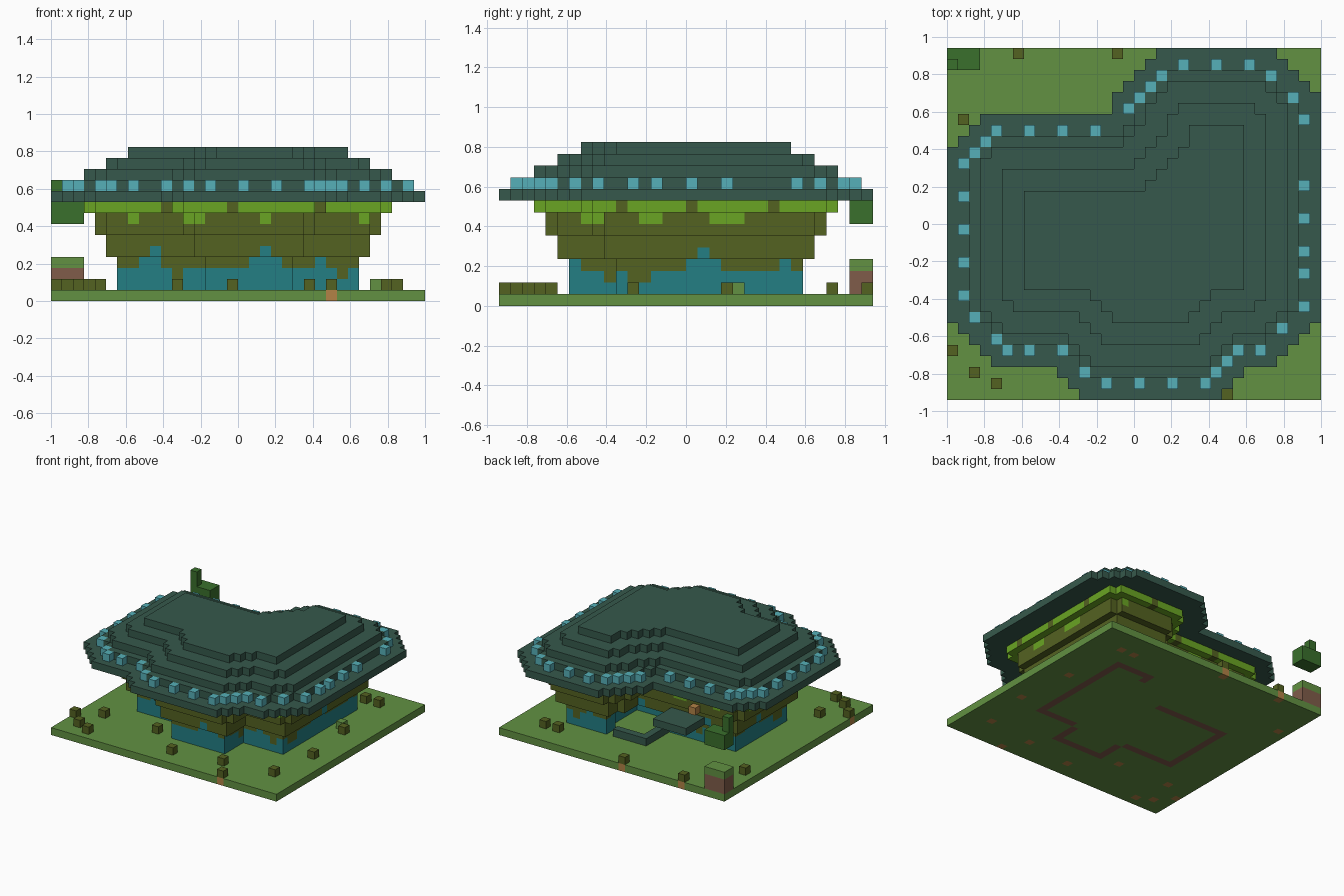
import bpy
import bmesh
from mathutils import Vector

cube = bpy.data.objects.get("Cube")
if cube:
    bpy.data.objects.remove(cube, do_unlink=True)

NX, NY = 34, 32
SIZE = 2 / NX
SIDES = [Vector(d) for d in ((1, 0, 0), (-1, 0, 0), (0, 1, 0), (0, -1, 0), (0, 0, 1), (0, 0, -1))]
CROSS = [(1, 0), (-1, 0), (0, 1), (0, -1)]
SQUARE = CROSS + [(1, 1), (1, -1), (-1, 1), (-1, -1)]


def material(name, rgb):
    def linear(c):
        c /= 255
        return c / 12.92 if c <= 0.04045 else ((c + 0.055) / 1.055) ** 2.4
    colour = (*[linear(c) for c in rgb], 1)
    mat = bpy.data.materials.new(name)
    mat.use_nodes = True
    mat.diffuse_color = colour
    bsdf = mat.node_tree.nodes["Principled BSDF"]
    bsdf.inputs["Base Color"].default_value = colour
    bsdf.inputs["Roughness"].default_value = 0.9
    return mat


ROOF = material("slate green", (54, 89, 76))
GEM = material("pale turquoise", (86, 176, 184))
GRASS = material("grass green", (98, 145, 66))
OLIVE = material("olive", (84, 98, 33))
LIME = material("lime", (106, 165, 35))
TEAL = material("teal", (35, 126, 132))
LEAF = material("leaf green", (58, 112, 44))
CLAY = material("clay red", (128, 92, 74))
AMBER = material("amber", (178, 130, 70))


def build(name, cells, rule):
    """Skin a set of (column, row from the back, level) cells with flat faces."""
    mats = []
    bm = bmesh.new()
    for c in cells:
        i, r, k = c
        centre = Vector((i + 0.5 - NX / 2, NY / 2 - r - 0.5, k + 0.5))
        for n in SIDES:
            if (i + int(n.x), r - int(n.y), k + int(n.z)) in cells:
                continue
            u = Vector((n.y, n.z, n.x))
            v = n.cross(u)
            corners = [centre + (n + a * u + b * v) / 2
                       for a, b in ((-1, -1), (1, -1), (1, 1), (-1, 1))]
            face = bm.faces.new([bm.verts.new(p * SIZE) for p in corners])
            mat = rule(c, n) if callable(rule) else rule
            if mat not in mats:
                mats.append(mat)
            face.material_index = mats.index(mat)
    bmesh.ops.remove_doubles(bm, verts=bm.verts[:], dist=SIZE / 100)
    mesh = bpy.data.meshes.new(name)
    bm.to_mesh(mesh)
    bm.free()
    for mat in mats:
        mesh.materials.append(mat)
    obj = bpy.data.objects.new(name, mesh)
    bpy.context.collection.objects.link(obj)


def box(i0, i1, r0, r1):
    return {(i, r) for i in range(i0, i1) for r in range(r0, r1)}


def raster(poly):
    """Cells whose centre lies inside a polygon."""
    def inside(x, y):
        hit = False
        for (ax, ay), (bx, by) in zip(poly, poly[1:] + poly[:1]):
            if (ay > y) != (by > y) and x < ax + (y - ay) * (bx - ax) / (by - ay):
                hit = not hit
        return hit
    return {c for c in box(0, NX, 0, NY) if inside(c[0] + 0.5, c[1] + 0.5)}


def shrink(plan, steps):
    for s in range(steps):
        near = SQUARE if s % 2 else CROSS
        plan = {(i, r) for i, r in plan if all((i + a, r + b) in plan for a, b in near)}
    return plan


def grow(plan, steps):
    for s in range(steps):
        near = CROSS if s % 2 else SQUARE
        plan = plan | {(i + a, r + b) for i, r in plan for a, b in near}
    return plan


def lift(plan, *levels):
    return {(i, r, k) for i, r in plan for k in levels}


# Stepped roof: a wide brim with ever smaller terraces on top
brim = raster([(19.6, 0), (29.6, 0), (34, 4.4), (34, 24.4), (29.4, 29), (27.4, 29),
               (24.4, 32), (12.6, 32), (9.6, 29), (4.6, 29), (0, 24.4), (0, 9.6),
               (3.6, 6), (15, 6), (15, 4.6)])
roof = lift(brim, 9)
for level, inset in enumerate((2, 3, 5, 7), 10):
    roof |= lift(shrink(brim, inset), level)
build("stepped_roof", roof, ROOF)

# Lamps round the brim, as straight runs: start, step, count
runs = [(1, 10, 1, -1, 4), (7, 7, 3, 0, 4), (16, 5, 1, -1, 4), (21, 1, 3, 0, 3),
        (29, 2, 2, 2, 2), (32, 6, 0, 6, 2), (32, 15, 0, 3, 2), (32, 20, 0, 3, 2),
        (30, 25, -2, 2, 2), (26, 27, -1, 1, 4), (20, 30, -3, 0, 3), (12, 29, -2, -2, 2),
        (7, 27, -2, 0, 2), (4, 26, -2, -2, 2), (1, 22, 0, -3, 4)]
lamps = {(i + a * t, r + b * t) for i, r, a, b, n in runs for t in range(n)}
build("brim_lamps", lift(lamps, 10) - roof, GEM)

# Flared walls: each tier steps out under the roof, with a doorway in the back corner
base = box(22, 28, 6, 8) | box(21, 28, 8, 12) | box(6, 28, 11, 22) | box(14, 22, 22, 26)
door = box(17, 23, 8, 14)
walls = lift(base - door, 1, 2, 3)
for step, levels in enumerate(((4, 5), (6, 7), (8,)), 1):
    walls |= lift(grow(base, step), *levels)

TEAL_ACROSS = "2234212222223432223212"
TEAL_ALONG = "32212112223432222232"
LIME_ACROSS, GAP_ACROSS = {7, 12, 13, 19, 28}, {10, 16, 24}
LIME_ALONG, GAP_ALONG = {7, 8, 12, 13, 18, 19, 20}, {10, 16, 23}


def wall_colour(cell, n):
    i, r, k = cell
    side = abs(n.x) > 0.5
    p = NY - 1 - r if side else i
    if k == 8:
        return OLIVE if p in (GAP_ALONG if side else GAP_ACROSS) else LIME
    if k == 7:
        return LIME if p in (LIME_ALONG if side else LIME_ACROSS) else OLIVE
    heights = TEAL_ALONG if side else TEAL_ACROSS
    top = int(heights[min(max(p - 6, 0), len(heights) - 1)])
    return TEAL if k <= top else OLIVE


build("flared_walls", walls, wall_colour)

# Porch steps, balcony slab and its lantern at the doorway
build("porch_steps", lift(box(16, 17, 6, 11) | box(16, 21, 6, 7), 1), ROOF)
build("balcony", lift(box(10, 15, 6, 10), 4), ROOF)
build("lantern", {(10, 8, 6)}, AMBER)

# Ground slab with the wall footings and shrub roots showing through
shrubs = {(6, 0), (15, 0), (1, 6), (0, 27), (4, 30), (25, 31), (16, 29), (23, 28),
          (30, 27), (31, 20), (30, 12), (27, 3), (29, 3), (11, 25), (3, 25), (2, 29)}
footing = base - shrink(base, 1) - door
planter = box(0, 3, 0, 2)


def ground_colour(cell, n):
    spot = cell[:2]
    if spot in shrubs:
        return AMBER
    return CLAY if spot in footing and n.z < 0 else GRASS


build("ground", lift(box(0, NX, 0, NY), 0), ground_colour)
build("shrubs", lift(shrubs, 1), OLIVE)
build("grass_tuft", lift({(29, 11)}, 1), GRASS)

# Corner planter with a floating leafy branch above it
build("planter", lift(planter, 1, 2, 3), lambda c, n: GRASS if c[2] == 3 else CLAY)
build("leafy_branch", lift(planter, 7, 8) | lift({(0, 1)}, 9, 10), LEAF)
